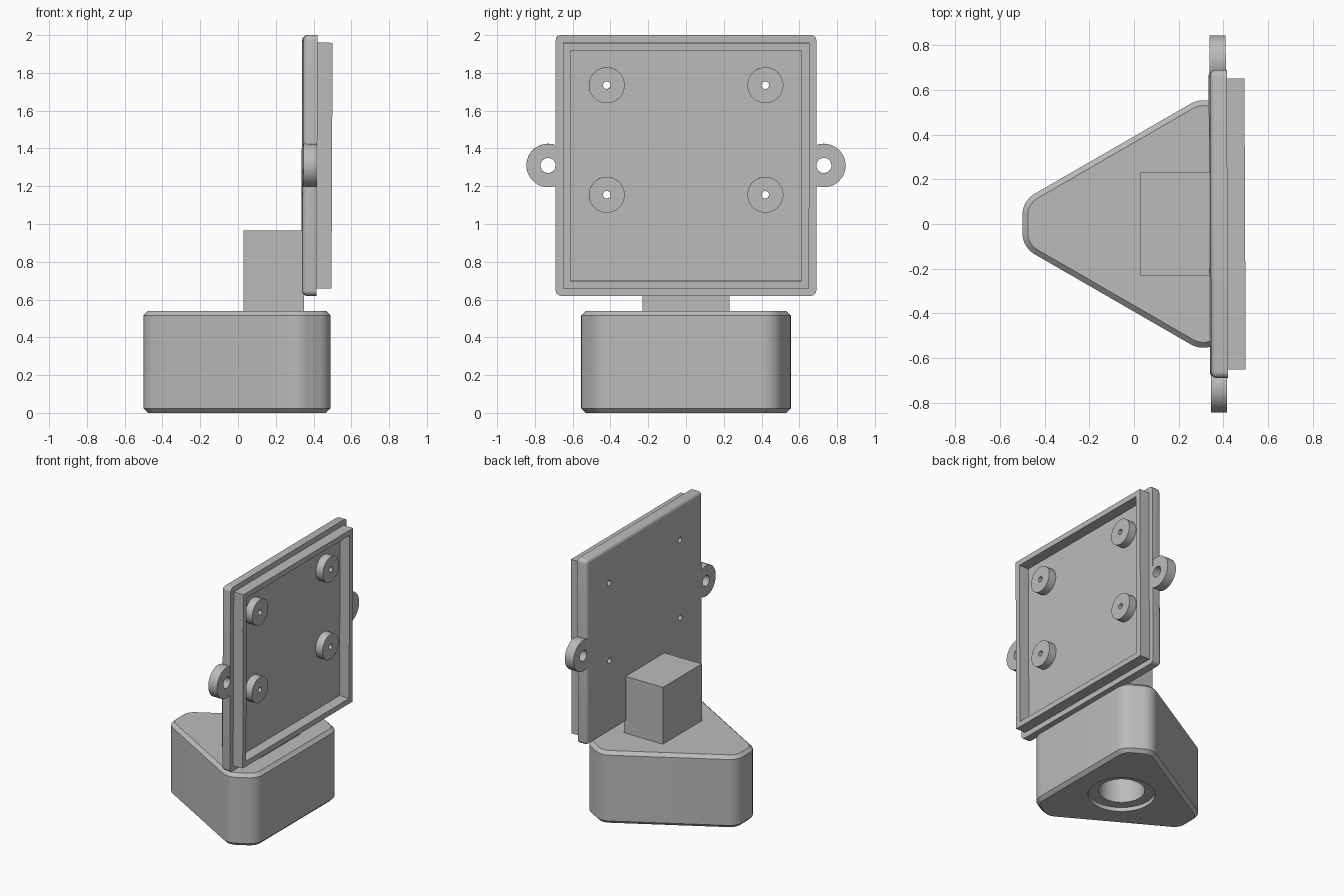
import bpy, bmesh, math
from mathutils import Matrix, Vector

if "Cube" in bpy.data.objects:
    bpy.data.objects.remove(bpy.data.objects["Cube"])

grey = bpy.data.materials.new("plain grey")
grey.diffuse_color = (0.50, 0.50, 0.50, 1)
grey.use_nodes = True
grey.node_tree.nodes["Principled BSDF"].inputs["Base Color"].default_value = grey.diffuse_color


def finish(name, bm):
    bmesh.ops.recalc_face_normals(bm, faces=bm.faces)
    me = bpy.data.meshes.new(name)
    bm.to_mesh(me)
    bm.free()
    ob = bpy.data.objects.new(name, me)
    bpy.context.collection.objects.link(ob)
    me.materials.append(grey)
    return ob


def activate(ob):
    bpy.ops.object.select_all(action='DESELECT')
    ob.select_set(True)
    bpy.context.view_layer.objects.active = ob


def smooth(ob, angle=25):
    activate(ob)
    bpy.ops.object.shade_smooth_by_angle(angle=math.radians(angle))


def box_bm(lo, hi):
    bm = bmesh.new()
    lo, hi = Vector(lo), Vector(hi)
    size = hi - lo
    bmesh.ops.create_cube(bm, size=1, matrix=Matrix.Translation((lo + hi) / 2) @ Matrix.Diagonal((*size, 1)))
    return bm


def cylinder(name, r, start, length, axis='Z', segs=48):
    bm = bmesh.new()
    rot = Matrix.Rotation(math.pi / 2, 4, 'Y') if axis == 'X' else Matrix()
    m = Matrix.Translation(start) @ rot @ Matrix.Translation((0, 0, length / 2))
    bmesh.ops.create_cone(bm, cap_ends=True, segments=segs, radius1=r, radius2=r, depth=length, matrix=m)
    return finish(name, bm)


def cut(ob, cutter):
    mod = ob.modifiers.new("cut", 'BOOLEAN')
    mod.operation, mod.solver, mod.object = 'DIFFERENCE', 'EXACT', cutter
    activate(ob)
    bpy.ops.object.modifier_apply(modifier=mod.name)
    bpy.data.objects.remove(cutter, do_unlink=True)


# Base: truncated triangle with rounded corners and chamfered rims
CX, INNER, OUTER, FILLET = 0.10, 0.39, 0.60, 0.11


def base_outline(inset):
    a, b, r = INNER - inset, OUTER - inset, FILLET - inset
    pts = []
    for k in range(6):
        # each corner joins a long side (distance a) and a short one (distance b)
        t0, t1 = math.radians(60 * k), math.radians(60 * k + 60)
        d0, d1 = (a, b) if k % 2 == 0 else (b, a)
        d0, d1, s = d0 - r, d1 - r, math.sin(t1 - t0)
        x = (d0 * math.sin(t1) - d1 * math.sin(t0)) / s
        y = (d1 * math.cos(t0) - d0 * math.cos(t1)) / s
        for i in range(9):
            t = t0 + (t1 - t0) * i / 8
            pts.append((CX + x + r * math.cos(t), y + r * math.sin(t)))
    return pts


bm = bmesh.new()
C = 0.024
rings = [[bm.verts.new((x, y, z)) for x, y in base_outline(i)]
         for z, i in ((0, C), (C, 0), (0.54 - C, 0), (0.54, C))]
for lower, upper in zip(rings, rings[1:]):
    for i in range(len(lower)):
        j = (i + 1) % len(lower)
        bm.faces.new((lower[i], lower[j], upper[j], upper[i]))
bm.faces.new(rings[0][::-1])
bm.faces.new(rings[-1])
base = finish("base", bm)

# Stepped socket in the underside
cut(base, cylinder("recess_cutter", 0.228, (0.11, 0, -0.1), 0.13))
cut(base, cylinder("socket_cutter", 0.157, (0.11, 0, -0.1), 0.52))
smooth(base)

# Block joining the base and the panel
neck = finish("neck_block", box_bm((0.03, -0.23, 0.535), (0.35, 0.23, 0.965)))

# Panel plate: rounded at the back and corners, sharp on the +x rim
X0, X1, X2, ZC = 0.340, 0.416, 0.495, 1.31
bm = box_bm((X0, -0.69, 0.62), (X1, 0.69, 2.0))
soft = [e for e in bm.edges if not all(v.co.x > X1 - 0.01 for v in e.verts)]
bmesh.ops.bevel(bm, geom=soft, offset=0.028, segments=5, profile=0.5, affect='EDGES')
plate = finish("panel_plate", bm)
spots = [(y, z) for y in (-0.42, 0.42) for z in (1.155, 1.735)]
for y, z in spots:
    cut(plate, cylinder("screw_cutter", 0.02, (X0 - 0.05, y, z), 0.2, 'X', 24))
smooth(plate)
panel = [plate]

# Raised rim around the panel
rim = finish("panel_rim", box_bm((X1 - 0.004, -0.652, 0.66), (X2, 0.652, 1.96)))
cut(rim, finish("rim_cutter", box_bm((X1 - 0.1, -0.612, 0.70), (X2 + 0.1, 0.612, 1.92))))
panel.append(rim)

# Screw standoffs
for y, z in spots:
    post = cylinder("standoff", 0.095, (X1 - 0.004, y, z), 0.062, 'X')
    cut(post, cylinder("screw_cutter", 0.02, (X0, y, z), 0.3, 'X', 24))
    smooth(post)
    panel.append(post)

# Side mounting ears
for s in (-1, 1):
    ear = cylinder("mounting_ear", 0.115, (X0 + 0.002, s * 0.73, ZC), X1 - X0 - 0.004, 'X')
    cut(ear, cylinder("ear_cutter", 0.04, (X0 - 0.1, s * 0.73, ZC), 0.3, 'X', 32))
    smooth(ear)
    panel.append(ear)

# The whole panel leans very slightly
pivot = Vector((0.378, 0, ZC))
lean = (Matrix.Translation(pivot) @ Matrix.Rotation(math.radians(0.25), 4, 'Z')
        @ Matrix.Rotation(math.radians(0.25), 4, 'Y') @ Matrix.Translation(-pivot))
for ob in panel:
    ob.data.transform(lean)
